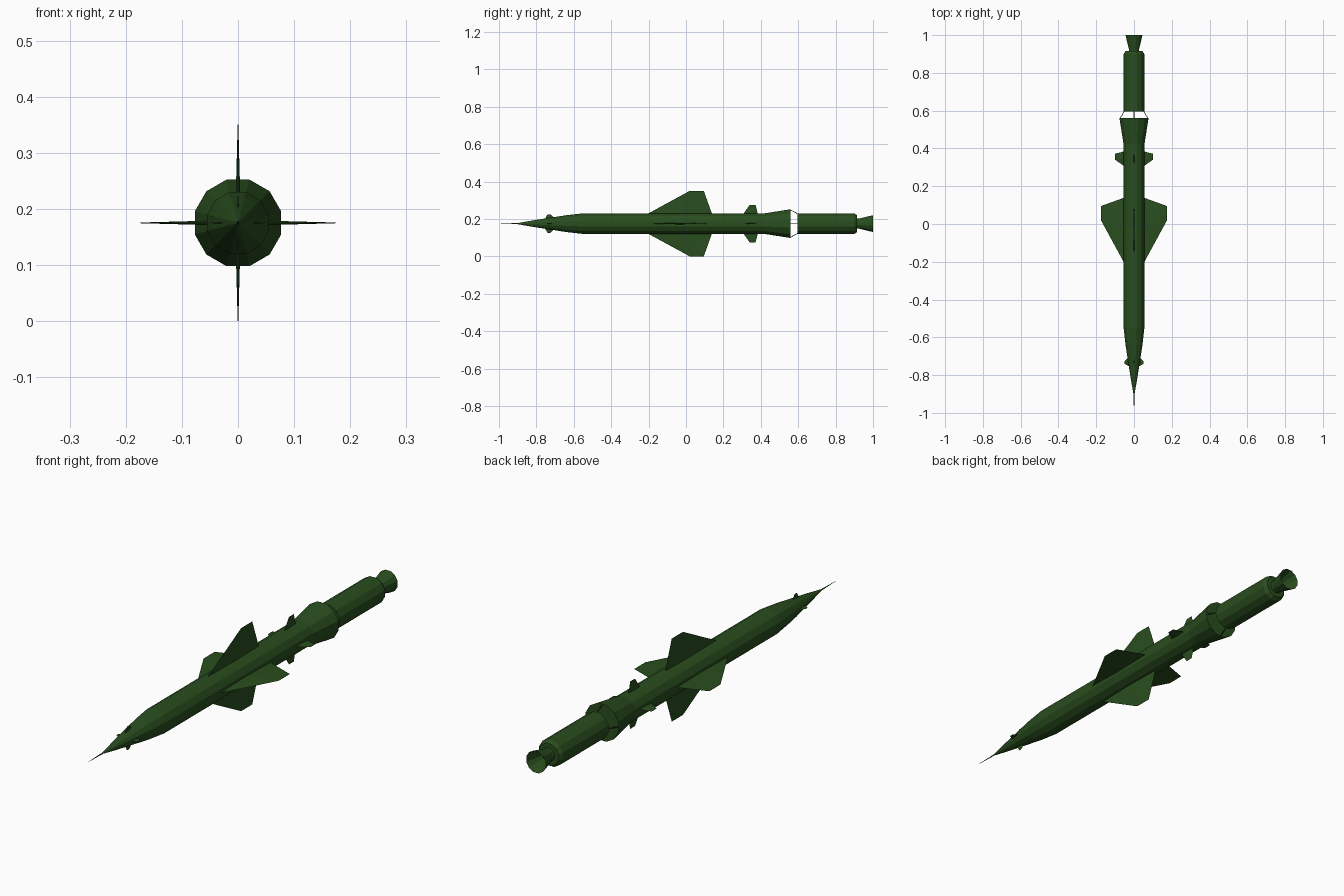
import bpy, bmesh, math
from mathutils import Vector

if "Cube" in bpy.data.objects:
    bpy.data.objects.remove(bpy.data.objects["Cube"])

AXIS_Z = 0.175
SIDES = 12
FLAT = math.cos(math.pi / SIDES)   # profile radii are measured to the flats

green = bpy.data.materials.new("dark_green")
green.diffuse_color = (0.022, 0.075, 0.013, 1)
green.use_nodes = True
green.node_tree.nodes["Principled BSDF"].inputs["Base Color"].default_value = green.diffuse_color


def finish(name, bm):
    bmesh.ops.recalc_face_normals(bm, faces=bm.faces[:])
    mesh = bpy.data.meshes.new(name)
    bm.to_mesh(mesh)
    bm.free()
    mesh.materials.append(green)
    obj = bpy.data.objects.new(name, mesh)
    bpy.context.collection.objects.link(obj)
    return obj


def turned(name, profile, cap_start=False, cap_end=False):
    """Twelve-sided body from (y, radius) rings along the long axis."""
    bm = bmesh.new()
    rings = []
    for y, r in profile:
        ring = []
        for i in range(SIDES):
            a = 2 * math.pi * (i + 0.5) / SIDES
            ring.append(bm.verts.new((r / FLAT * math.cos(a), y,
                                      AXIS_Z + r / FLAT * math.sin(a))))
        rings.append(ring)
    for a, b in zip(rings, rings[1:]):
        for i in range(SIDES):
            j = (i + 1) % SIDES
            bm.faces.new((a[i], a[j], b[j], b[i]))
    if cap_start:
        bm.faces.new(rings[0])
    if cap_end:
        bm.faces.new(rings[-1])
    return finish(name, bm)


def radial(angle, y, r, side=0.0):
    """Point at radius r in the fin plane, shifted sideways."""
    c, s = math.cos(angle), math.sin(angle)
    return Vector((r * c - side * s, y, AXIS_Z + r * s + side * c))


def fin_set(name, root, tip, root_r, tip_r, half):
    """Four thin fins with a diamond root thinning to a sharp tip edge."""
    for k in range(4):
        a = k * math.pi / 2
        bm = bmesh.new()
        mid = sum(root) / 2
        tmid = sum(tip) / 2
        pts = [radial(a, root[0], root_r), radial(a, root[1], root_r),
               radial(a, tip[0], tip_r), radial(a, tip[1], tip_r)]
        for s in (-1, 1):
            pts.append(radial(a, mid, root_r, s * half))
            pts.append(radial(a, tmid, tip_r, s * half * 0.15))
        for p in pts:
            bm.verts.new(p)
        bmesh.ops.convex_hull(bm, input=bm.verts[:])
        finish(f"{name}_{k + 1}", bm)


# Missile body: pointed nose, straight tube, flared skirt
turned("main_body", [(-0.90, 0.003), (-0.82, 0.017), (-0.73, 0.031),
                     (-0.64, 0.045), (-0.55, 0.055), (0.42, 0.055),
                     (0.56, 0.077)], cap_start=True, cap_end=True)

# Needle probe on the nose
turned("nose_probe", [(-1.0, 0.0004), (-0.89, 0.003)], cap_start=True)

# Booster tube with chamfered rear
turned("booster", [(0.595, 0.055), (0.90, 0.055), (0.915, 0.045)],
       cap_start=True, cap_end=True)

# Open exhaust nozzle, with a closed throat
turned("nozzle", [(0.905, 0.027), (0.925, 0.027), (1.0, 0.045),
                  (0.925, 0.023)], cap_start=True, cap_end=True)

# Fins
fin_set("main_wing", (-0.21, 0.14), (0.02, 0.095), 0.05, 0.175, 0.004)
fin_set("tail_fin", (0.305, 0.385), (0.34, 0.372), 0.05, 0.10, 0.003)
fin_set("nose_canard", (-0.755, -0.70), (-0.74, -0.725), 0.024, 0.05, 0.002)

# Struts bridging the gap between skirt and booster
for k in range(4):
    a = k * math.pi / 2
    bm = bmesh.new()
    for s in (-0.002, 0.002):
        for y, r in ((0.558, 0.076), (0.558, 0.072), (0.597, 0.054), (0.597, 0.050)):
            bm.verts.new(radial(a, y, r, s))
    bmesh.ops.convex_hull(bm, input=bm.verts[:])
    finish(f"stage_strut_{k + 1}", bm)
